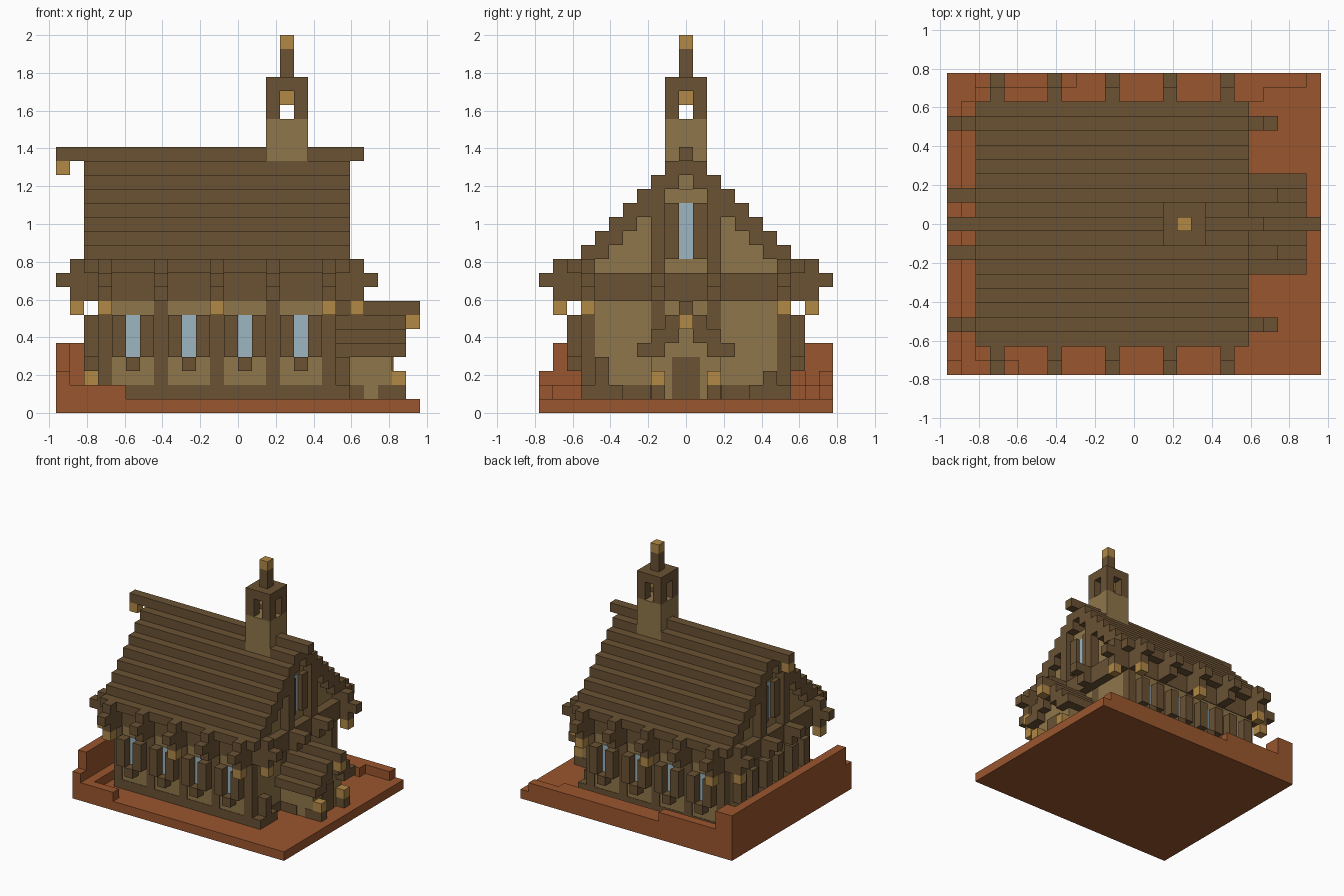
import bpy, bmesh

cube = bpy.data.objects.get("Cube")
if cube:
    bpy.data.objects.remove(cube, do_unlink=True)

U = 2 / 27  # one building block


def material(name, rgb):
    lin = [((c / 255 + 0.055) / 1.055) ** 2.4 for c in rgb] + [1]
    m = bpy.data.materials.new(name)
    m.use_nodes = True
    m.diffuse_color = lin
    m.node_tree.nodes["Principled BSDF"].inputs["Base Color"].default_value = lin
    return m


WOOD = material("dark wood", (106, 82, 52))
PLASTER = material("tan plaster", (143, 118, 74))
EARTH = material("red earth", (154, 86, 46))
LAMP = material("lantern gold", (178, 137, 70))
GLASS = material("pale glass", (156, 182, 192))


def part(name, mat, boxes):
    """Joins boxes given as (x0, x1, y0, y1, z0, z1) in blocks."""
    bm = bmesh.new()
    for x0, x1, y0, y1, z0, z1 in boxes:
        ret = bmesh.ops.create_cube(bm, size=1)
        for v in ret["verts"]:
            v.co = (U * (x1 if v.co.x > 0 else x0),
                    U * (y1 if v.co.y > 0 else y0),
                    U * (z1 if v.co.z > 0 else z0))
    mesh = bpy.data.meshes.new(name)
    bm.to_mesh(mesh)
    bm.free()
    mesh.materials.append(mat)
    bpy.context.collection.objects.link(bpy.data.objects.new(name, mesh))


def both(x0, x1, y0, y1, z0, z1):
    """A box and its mirror image across y."""
    return [(x0, x1, y0, y1, z0, z1), (x0, x1, -y1, -y0, z0, z1)]


def cell(x, y, z, h=1):
    return (x, x + 1, y - .5, y + .5, z, z + h)


# Ground with raised banks at the left and back
part("ground", EARTH, [(-13, 13, -10.5, 10.5, 0, 1)])
part("earth_bank", EARTH, [
    (-13, -8, -10.5, -9.5, 1, 2), (-13, -12, -10.5, -9.5, 1, 3),
    (-13, -12, -9.5, 10.5, 1, 5), (-12, -11, -9.5, 9.5, 1, 2),
    (-13, -11, 8.5, 10.5, 1, 5), (-11, -4, 9.5, 10.5, 1, 3),
    (-4, 12, 9.5, 10.5, 1, 2), (-11, 9, 8.5, 9.5, 1, 2)])

# Hall walls, slightly inside the timber frame
E = .05
part("hall_walls", PLASTER, [(-10 + E, 7 - E, -7.5 + E, 7.5 - E, 1, 10)])
part("hall_plinth", WOOD, [(-10, 7, -7.5, 7.5, 1, 2)])

rafters = range(-10, 7, 4)
pillars = []
for x in rafters:
    pillars += both(x, x + 1, 6.5, 7.5, 1, 8)
for x in (-10, 6):
    pillars += both(x, x + 1, 1.5, 2.5, 1, 8)
part("wall_pillars", WOOD, pillars)

# Windows with projecting shutters and sills, along both sides
glass, shutters, sills = [], [], []
for x in range(-8, 5, 4):
    glass += both(x, x + 1, 7.4, 7.52, 4, 7)
    shutters += both(x - 1, x, 7.4, 8.5, 4, 7) + both(x + 1, x + 2, 7.4, 8.5, 4, 7)
    sills += both(x, x + 1, 7.4, 8.5, 3, 4)
# and across the left end
for y in (-4.5, 0, 4.5):
    glass.append((-10.02, -9.9, y - .5, y + .5, 4, 7))
    shutters += [cell(-11, y - 1, 4, 3), cell(-11, y + 1, 4, 3)]
    sills.append(cell(-11, y, 3))
part("window_glass", GLASS, glass)
part("window_shutters", WOOD, shutters)
part("window_sills", WOOD, sills)

# Stepped roof, gable infill and ridge
roof, gable = [], []
for z in range(10, 18):
    y = 18.5 - z
    roof += both(-11, 8, max(y - 2, 0), y, z, z + 1)
    if y > 2.5:
        gable.append((-10, 7, 2 - y, y - 2, z, z + 1))
part("roof_steps", WOOD, roof)
part("gable_infill", PLASTER, gable)
part("roof_ridge", WOOD, [(-13, 9, -.5, .5, 18, 19)])

# Eave beams and rafter ends with a cross-shaped tip
beams = both(-12, 9, 6.5, 7.5, 8, 11) + both(-13, 10, 6.5, 7.5, 9, 10)
beams += both(-13, 10, 1.5, 2.5, 9, 10) + both(-12, 9, 1.5, 2.5, 8, 10)
part("long_beams", WOOD, beams)
ends = []
for x in rafters:
    ends += both(x, x + 1, 6.5, 9.5, 8, 11) + both(x, x + 1, 6.5, 10.5, 9, 10)
part("rafter_ends", WOOD, ends)
part("eave_plates", WOOD, both(-10, 7, 6.5, 7.52, 8, 10))
part("tie_beams", WOOD, [(x, x + 1, -7.5, 7.5, 8, 10) for x in (-11, 7)])

# Tall window and posts in each gable
posts, side, pane = [], [], []
for x0, x1, wall in ((-11, -10, -10), (7, 8, 7)):
    posts += both(x0, x1, 1.5, 2.5, 10, 16)
    mid = (x0 + x1) / 2
    side += both(min(mid, wall), max(mid, wall), .5, 1.5, 11, 15)
    pane.append((wall - .05, wall + .05, -.5, .5, 11, 15))
part("gable_posts", WOOD, posts)
part("gable_shutters", WOOD, side)
part("gable_glass", GLASS, pane)

# Bell tower and spire
part("tower_base", PLASTER, [(2, 5, -1.5, 1.5, 16, 21)])
belfry = [(2, 5, -1.5, 1.5, 23, 24)]
for x in (2, 4):
    belfry += [cell(x, -1, 21, 2), cell(x, 1, 21, 2)]
part("belfry", WOOD, belfry)
part("spire", WOOD, [cell(3, 0, 24, 2)])

# Porch on the right end
part("porch_walls", PLASTER, [(7, 11, -2.5, 2.5, 1, 5), (7, 11, -1, 1, 5, 6)])
part("porch_plinth", WOOD, [(7, 9, -2.55, 2.55, 1, 2), (10, 11, -2.55, 2.55, 1, 2)]
     + both(11, 12, 1.5, 2.5, 1, 2))
part("porch_roof", WOOD, both(7, 12, 1.5, 3.5, 4, 5) + both(7, 12, .5, 2.5, 5, 6)
     + [(7, 12, -1.5, 1.5, 6, 7), (7, 13, -.5, .5, 7, 8)])
part("porch_door", WOOD, [(10.9, 11.1, -1, 1, 1, 4)])

# Log piles beside the porch
part("log_piles", WOOD, [cell(7, -6, 1, 3), cell(7, -7, 1), cell(7, 6, 1, 2),
                         cell(7, 7, 1), cell(7, -5, 1), cell(7, 5, 1)])

# Lanterns
lamps = [cell(-13, 0, 17), cell(12, 0, 6), cell(3, 0, 22), cell(3, 0, 26),
         cell(-11, 0, 2)]
for x in rafters[::2]:
    lamps += [cell(x, -9, 7), cell(x, 9, 7)]
for x, y, z in ((-12, 7, 7), (8, 7, 7), (11, 2, 2)):
    lamps += [cell(x, y, z), cell(x, -y, z)]
part("lanterns", LAMP, lamps)
